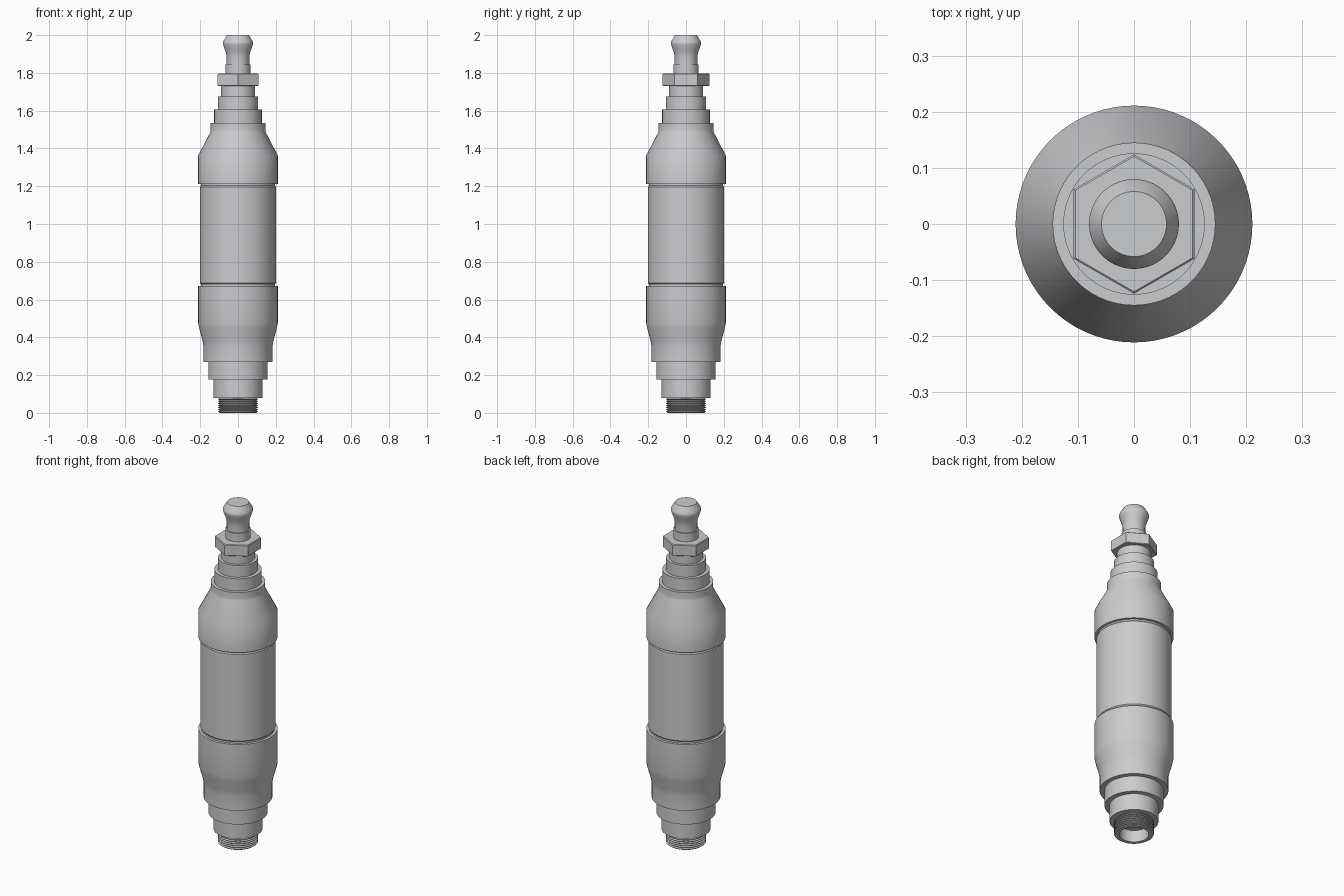
import bpy
import bmesh
import math

cube = bpy.data.objects.get("Cube")
if cube:
    bpy.data.objects.remove(cube, do_unlink=True)

# One brushed metal colour
metal = bpy.data.materials.new("light grey metal")
metal.use_nodes = True
COLOUR = (0.6, 0.605, 0.62, 1)
metal.diffuse_color = COLOUR
metal.node_tree.nodes["Principled BSDF"].inputs["Base Color"].default_value = COLOUR


def finish(name, bm):
    bmesh.ops.recalc_face_normals(bm, faces=bm.faces)
    mesh = bpy.data.meshes.new(name)
    bm.to_mesh(mesh)
    bm.free()
    mesh.materials.append(metal)
    obj = bpy.data.objects.new(name, mesh)
    bpy.context.collection.objects.link(obj)
    bpy.ops.object.select_all(action='DESELECT')
    obj.select_set(True)
    bpy.context.view_layer.objects.active = obj
    bpy.ops.object.shade_smooth_by_angle(angle=math.radians(30))
    return obj


def lathe(name, profile, sides=72):
    """Turn (radius, height) points around z; end caps close on the axis."""
    points = [(0, profile[0][1])] + profile + [(0, profile[-1][1])]
    bm = bmesh.new()
    verts = [bm.verts.new((r, 0, z)) for r, z in points]
    edges = [bm.edges.new(pair) for pair in zip(verts, verts[1:])]
    bmesh.ops.spin(bm, geom=verts + edges, cent=(0, 0, 0), axis=(0, 0, 1),
                   angle=math.tau, steps=sides, use_merge=True)
    bmesh.ops.remove_doubles(bm, verts=bm.verts, dist=1e-5)
    return finish(name, bm)


def cylinder(name, radius, low, high):
    return lathe(name, [(radius, low), (radius, high)])


# Hollow threaded inlet: bore, rim, then stacked thread ridges
thread = [(0.078, 0.07), (0.078, 0.0), (0.098, 0.0)]
TURNS = 7
PITCH = 0.078 / TURNS
for i in range(TURNS):
    z = i * PITCH
    thread += [(0.098, z + PITCH * 0.15), (0.106, z + PITCH * 0.5),
               (0.106, z + PITCH * 0.65), (0.098, z + PITCH)]
thread.append((0.098, 0.09))
lathe("inlet_thread", thread)

# Stepped lower end
cylinder("lower_small_step", 0.13, 0.08, 0.185)
cylinder("lower_large_step", 0.157, 0.177, 0.28)

# Flared lower housing
lathe("lower_housing", [(0.183, 0.27), (0.183, 0.355), (0.187, 0.38),
                        (0.206, 0.45), (0.211, 0.475), (0.211, 0.672)])

# Main barrel with narrow grooves at both ends
lathe("barrel", [(0.196, 0.66), (0.196, 0.682), (0.201, 0.688),
                 (0.201, 1.197), (0.196, 1.203), (0.196, 1.22)])

# Tapered upper housing
lathe("upper_housing", [(0.211, 1.212), (0.211, 1.362), (0.147, 1.485),
                        (0.145, 1.5), (0.145, 1.535)])

# Stepped upper end
cylinder("upper_large_step", 0.126, 1.53, 1.606)
cylinder("upper_middle_step", 0.106, 1.6, 1.675)
cylinder("upper_small_step", 0.09, 1.67, 1.735)

# Hexagonal nut with corners towards the front and back
bm = bmesh.new()
bmesh.ops.create_cone(bm, cap_ends=True, segments=6, radius1=0.124,
                      radius2=0.124, depth=0.066)
for v in bm.verts:
    angle = math.atan2(v.co.y, v.co.x)
    corner = round((angle - math.pi / 2) / (math.pi / 3))
    angle = math.pi / 2 + corner * math.pi / 3
    v.co.x, v.co.y = 0.124 * math.cos(angle), 0.124 * math.sin(angle)
rims = [e for e in bm.edges if abs(e.verts[0].co.z - e.verts[1].co.z) < 0.01]
bmesh.ops.bevel(bm, geom=rims, offset=0.003, segments=1, affect='EDGES')
bmesh.ops.translate(bm, verts=bm.verts, vec=(0, 0, 1.763))
finish("hex_nut", bm)

# Neck and waisted plug on top
cylinder("neck", 0.067, 1.79, 1.845)
lathe("plug", [(0.06, 1.84), (0.06, 1.885), (0.063, 1.905), (0.072, 1.93),
               (0.079, 1.95), (0.08, 1.96), (0.077, 1.968), (0.058, 2.0)])
